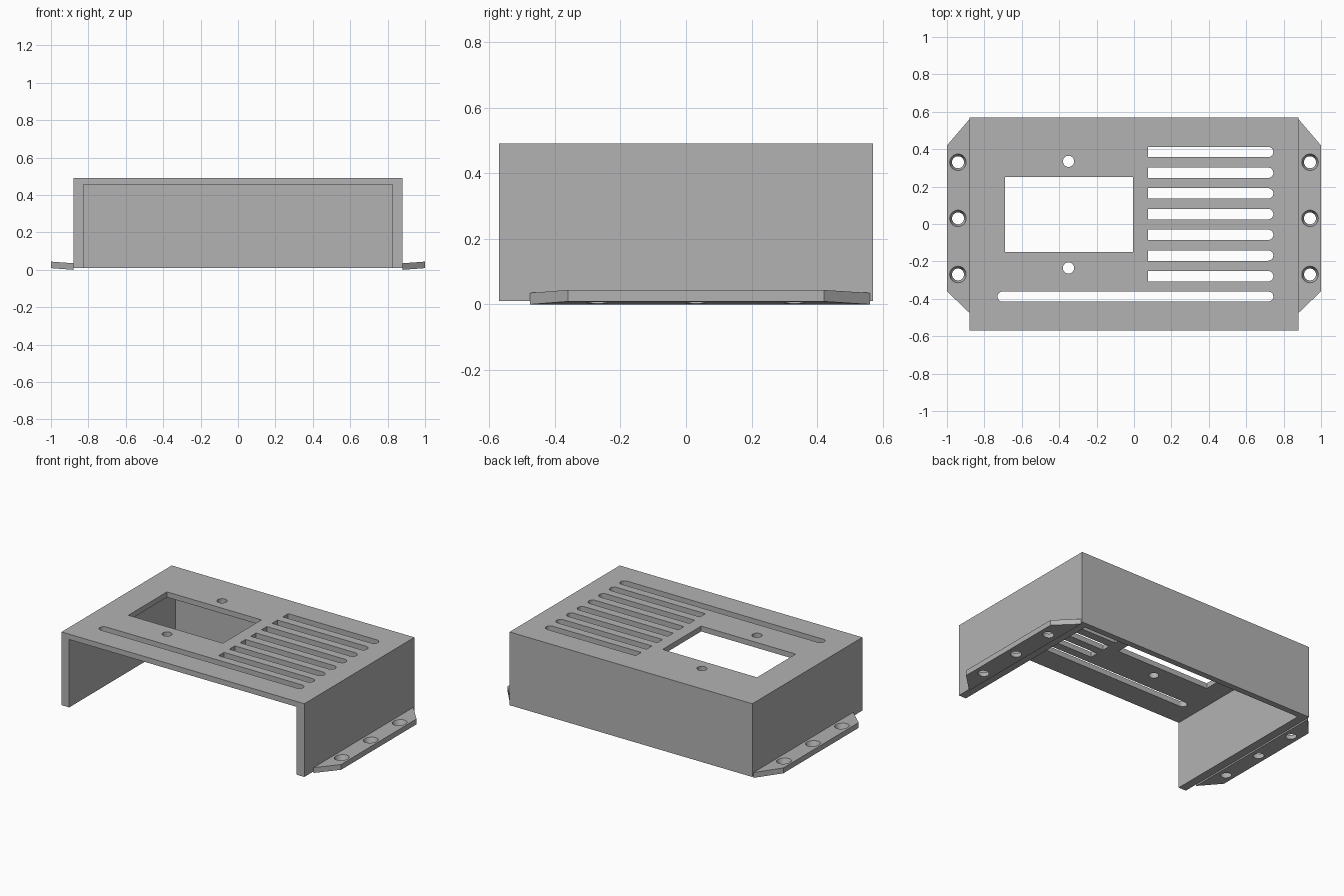
import bpy, bmesh
from math import sin, cos, pi

cube = bpy.data.objects.get("Cube")
if cube:
    bpy.data.objects.remove(cube, do_unlink=True)

GREY = (0.45, 0.45, 0.45, 1)
grey = bpy.data.materials.new("plain grey")
grey.use_nodes = True
grey.diffuse_color = GREY
grey.node_tree.nodes["Principled BSDF"].inputs["Base Color"].default_value = GREY


def prism(bm, outline, z0, z1):
    """Extrude a counter-clockwise outline from z0 to z1."""
    low = [bm.verts.new((x, y, z0)) for x, y in outline]
    high = [bm.verts.new((x, y, z1)) for x, y in outline]
    bm.faces.new(low[::-1])
    bm.faces.new(high)
    n = len(outline)
    for i in range(n):
        j = (i + 1) % n
        bm.faces.new((low[i], low[j], high[j], high[i]))


def rect(x0, x1, y0, y1):
    return [(x0, y0), (x1, y0), (x1, y1), (x0, y1)]


def arc(x, y, r, start, end, steps):
    return [(x + r * cos(start + (end - start) * i / steps),
             y + r * sin(start + (end - start) * i / steps)) for i in range(steps + 1)]


def slot(x0, x1, y, r, round_left):
    right = arc(x1 - r, y, r, -pi / 2, pi / 2, 12)
    left = arc(x0 + r, y, r, pi / 2, 3 * pi / 2, 12) if round_left else [(x0, y + r), (x0, y - r)]
    return right + left


def make(name, bm):
    bmesh.ops.recalc_face_normals(bm, faces=bm.faces)
    mesh = bpy.data.meshes.new(name)
    bm.to_mesh(mesh)
    bm.free()
    mesh.materials.append(grey)
    obj = bpy.data.objects.new(name, mesh)
    bpy.context.collection.objects.link(obj)
    return obj


def cut(obj, cutter):
    """Subtract the cutter, apply the result and discard the cutter."""
    mod = obj.modifiers.new("cut", 'BOOLEAN')
    mod.operation = 'DIFFERENCE'
    mod.solver = 'EXACT'
    mod.object = cutter
    bpy.context.view_layer.objects.active = obj
    bpy.ops.object.modifier_apply(modifier=mod.name)
    bpy.data.objects.remove(cutter, do_unlink=True)


# Cover: box open at the front and underneath
bm = bmesh.new()
prism(bm, rect(-0.88, 0.88, -0.57, 0.57), 0.01, 0.49)
cover = make("cover", bm)
bm = bmesh.new()
prism(bm, rect(-0.825, 0.825, -0.7, 0.53), -0.1, 0.455)
cut(cover, make("cavity_cutter", bm))

# Openings in the top: window, screw holes, vents and long slot
bm = bmesh.new()
openings = [rect(-0.69, -0.005, -0.15, 0.25), slot(-0.73, 0.745, -0.388, 0.027, True)]
openings += [arc(-0.35, y, 0.03, 0, 2 * pi, 32)[:-1] for y in (0.335, -0.235)]
openings += [slot(0.075, 0.745, 0.385 - 0.1107 * i, 0.028, False) for i in range(7)]
for outline in openings:
    prism(bm, outline, 0.4, 0.6)
cut(cover, make("opening_cutter", bm))

# Mounting flanges, tilted slightly upward, with tapered screw holes
parts = [cover]
for side, label in ((1, "left"), (-1, "right")):
    bm = bmesh.new()
    prism(bm, [(side * x, y) for x, y in
               ((0.88, -0.475), (1, -0.36), (1, 0.42), (0.88, 0.56))], 0, 0.035)
    for v in bm.verts:
        v.co.z += 0.009 * (abs(v.co.x) - 0.88) / 0.12
    flange = make(label + "_flange", bm)
    bm = bmesh.new()
    for y in (-0.27, 0.03, 0.33):
        hole = bmesh.ops.create_cone(bm, cap_ends=True, segments=32,
                                     radius1=0.027, radius2=0.048, depth=0.06)
        bmesh.ops.translate(bm, verts=hole["verts"], vec=(side * 0.94, y, 0.02))
    cut(flange, make("screw_cutter", bm))
    parts.append(flange)

# Smooth the round openings and keep the edges crisp
bpy.ops.object.select_all(action='DESELECT')
for part in parts:
    part.select_set(True)
bpy.context.view_layer.objects.active = cover
bpy.ops.object.shade_smooth_by_angle(angle=pi / 6)
